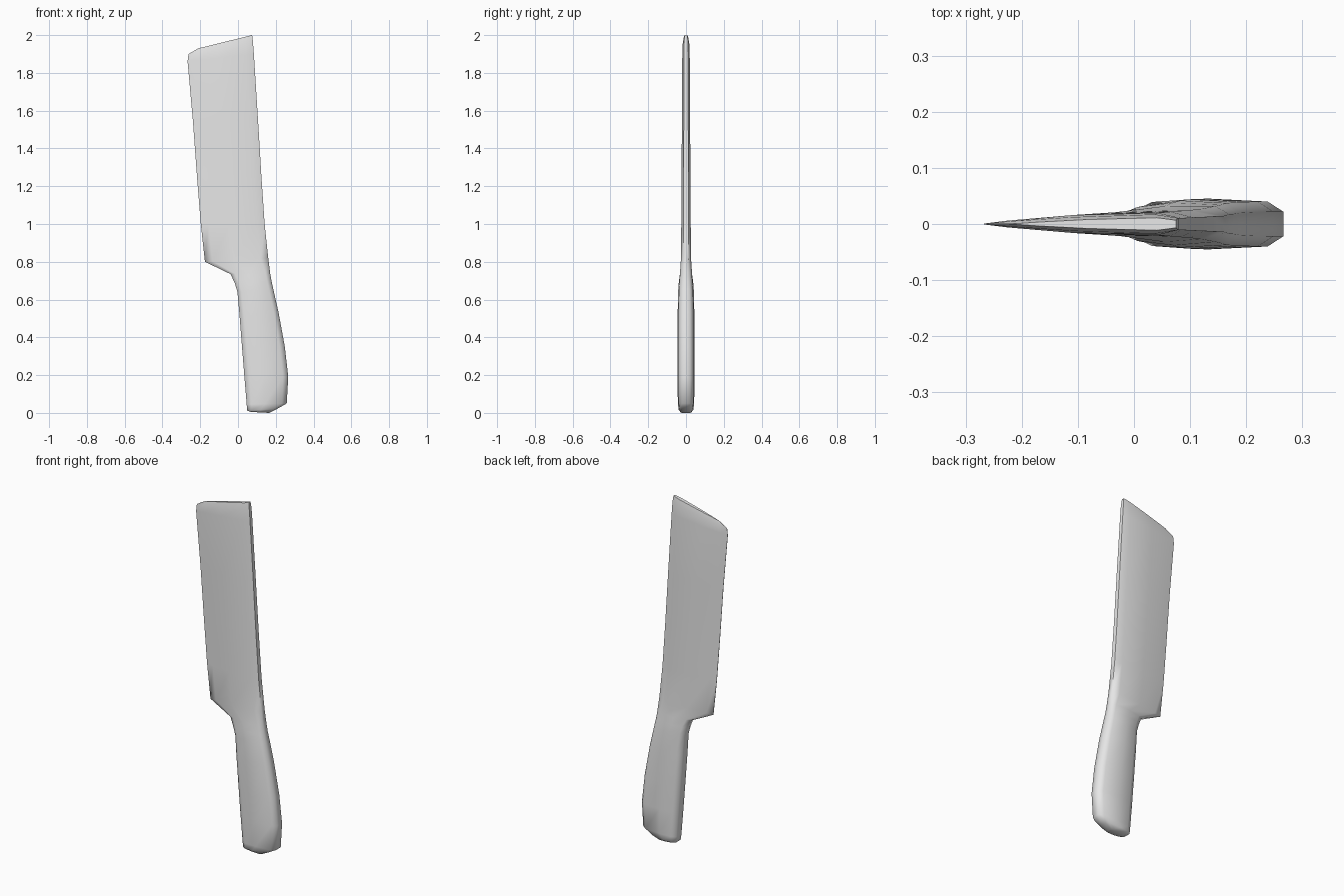
import bpy, bmesh, math

cube = bpy.data.objects.get("Cube")
if cube:
    bpy.data.objects.remove(cube, do_unlink=True)

# Single plain grey material
grey = bpy.data.materials.new("plain grey")
grey.use_nodes = True
grey.diffuse_color = (0.8, 0.8, 0.8, 1)
grey.node_tree.nodes["Principled BSDF"].inputs["Base Color"].default_value = (0.8, 0.8, 0.8, 1)

# Position of the section points from cutting edge (0) to spine (1)
U = (0, 0.12, 0.45, 0.88, 1)

# Half thickness at each of those positions
GRIP = (0.025, 0.040, 0.045, 0.040, 0.022)
NECK = (0.018, 0.030, 0.038, 0.034, 0.018)
HEEL = (0.010, 0.019, 0.029, 0.029, 0.016)
BLADE = (0.001, 0.008, 0.021, 0.026, 0.014)
TIP = (0.001, 0.005, 0.013, 0.018, 0.011)

# Stations from butt to tip: edge (x, z), spine (x, z), section, thickness factor
STATIONS = [
    ((0.070, 0.005), (0.165, 0.000), GRIP, 0.62),
    ((0.048, 0.012), (0.205, 0.020), GRIP, 0.85),
    ((0.046, 0.045), (0.258, 0.050), GRIP, 0.96),
    ((0.034, 0.190), (0.266, 0.190), GRIP, 1.0),
    ((0.022, 0.340), (0.248, 0.350), GRIP, 1.0),
    ((0.007, 0.530), (0.215, 0.530), GRIP, 0.98),
    ((-0.003, 0.640), (0.188, 0.650), NECK, 1.1),
    ((-0.018, 0.690), (0.178, 0.695), NECK, 1.0),
    ((-0.040, 0.735), (0.170, 0.740), HEEL, 1.1),
    ((-0.175, 0.800), (0.160, 0.820), BLADE, 1.03),
    ((-0.197, 1.000), (0.141, 1.000), BLADE, 0.96),
    ((-0.217, 1.250), (0.124, 1.250), BLADE, 0.90),
    ((-0.239, 1.550), (0.106, 1.550), BLADE, 0.84),
    ((-0.267, 1.860), (0.084, 1.900), BLADE, 0.76),
    ((-0.262, 1.900), (0.079, 1.965), TIP, 0.95),
    ((-0.210, 1.930), (0.075, 2.000), TIP, 0.62),
]

# Loft one closed skin through the stations
bm = bmesh.new()
rings = []
for (ex, ez), (sx, sz), section, k in STATIONS:
    front = [(ex + (sx - ex) * u, -h * k, ez + (sz - ez) * u) for u, h in zip(U, section)]
    back = [(x, -y, z) for x, y, z in reversed(front)]
    rings.append([bm.verts.new(p) for p in front + back])
n = len(rings[0])
for a, b in zip(rings, rings[1:]):
    for i in range(n):
        j = (i + 1) % n
        bm.faces.new((a[i], a[j], b[j], b[i]))

# Close butt and tip with strips across the thickness
for ring in (rings[0], rings[-1]):
    for i in range(n // 2 - 1):
        bm.faces.new((ring[i], ring[i + 1], ring[n - 2 - i], ring[n - 1 - i]))
bmesh.ops.recalc_face_normals(bm, faces=bm.faces)

mesh = bpy.data.meshes.new("cleaver")
bm.to_mesh(mesh)
bm.free()
mesh.materials.append(grey)
cleaver = bpy.data.objects.new("cleaver", mesh)
bpy.context.collection.objects.link(cleaver)

# Smooth body with a crisp cutting edge
bpy.ops.object.select_all(action="DESELECT")
cleaver.select_set(True)
bpy.context.view_layer.objects.active = cleaver
bpy.ops.object.shade_smooth_by_angle(angle=math.radians(72))
